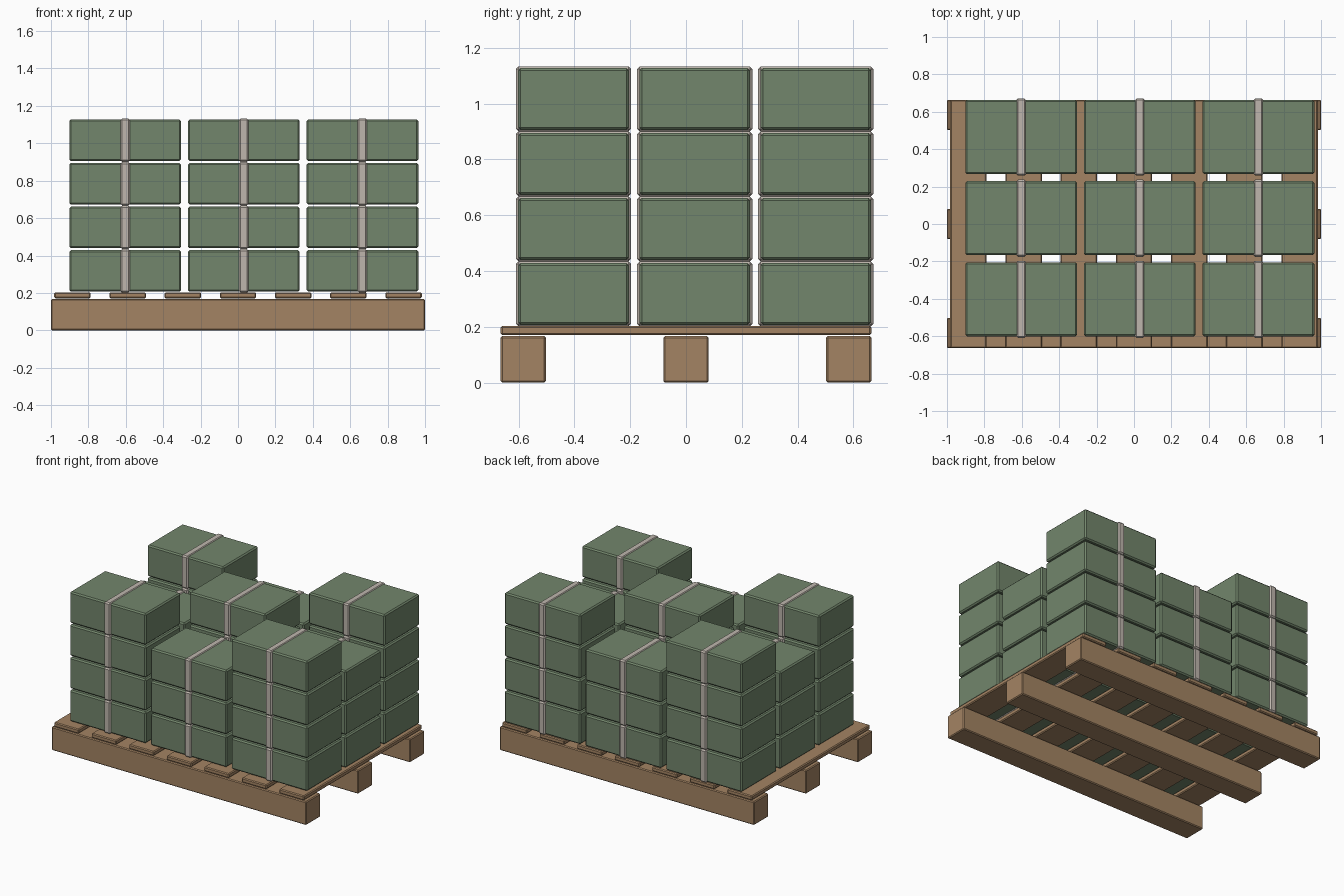
import bpy

if "Cube" in bpy.data.objects:
    bpy.data.objects.remove(bpy.data.objects["Cube"])


def material(name, color):
    m = bpy.data.materials.new(name)
    m.diffuse_color = (*color, 1.0)
    m.use_nodes = True
    m.node_tree.nodes["Principled BSDF"].inputs["Base Color"].default_value = m.diffuse_color
    return m


WOOD = material("wood", (0.37, 0.23, 0.125))
GREEN = material("green", (0.17, 0.24, 0.15))
BAND = material("band", (0.52, 0.47, 0.42))


def block(name, center, size, mat, bevel):
    """Chamfered box."""
    bpy.ops.mesh.primitive_cube_add(size=1, location=center)
    ob = bpy.context.object
    ob.name = name
    ob.scale = size
    bpy.ops.object.transform_apply(location=False, rotation=False, scale=True)
    ob.data.materials.append(mat)
    mod = ob.modifiers.new("chamfer", "BEVEL")
    mod.width = bevel
    mod.segments = 1
    return ob


# Pallet runners
for i in (-1, 0, 1):
    block(f"pallet_runner_{i + 2}", (0, i * 0.583, 0.0835), (2.0, 0.162, 0.167), WOOD, 0.006)

# Pallet deck slats
for i in range(-3, 4):
    block(f"pallet_slat_{i + 4}", (i * 0.295, 0, 0.187), (0.195, 1.328, 0.032), WOOD, 0.006)

# Strapped boxes: four high on corners and centre, three high between
for ix in (-1, 0, 1):
    for iy in (-1, 0, 1):
        layers = 4 if (ix + iy) % 2 == 0 else 3
        for k in range(layers):
            c = (0.031 + ix * 0.634, 0.031 + iy * 0.434, 0.318 + k * 0.2328)
            tag = f"{ix + 2}_{iy + 2}_{k + 1}"
            block(f"box_{tag}", c, (0.598, 0.396, 0.222), GREEN, 0.009)
            block(f"strap_{tag}", c, (0.052, 0.413, 0.232), BAND, 0.009)
